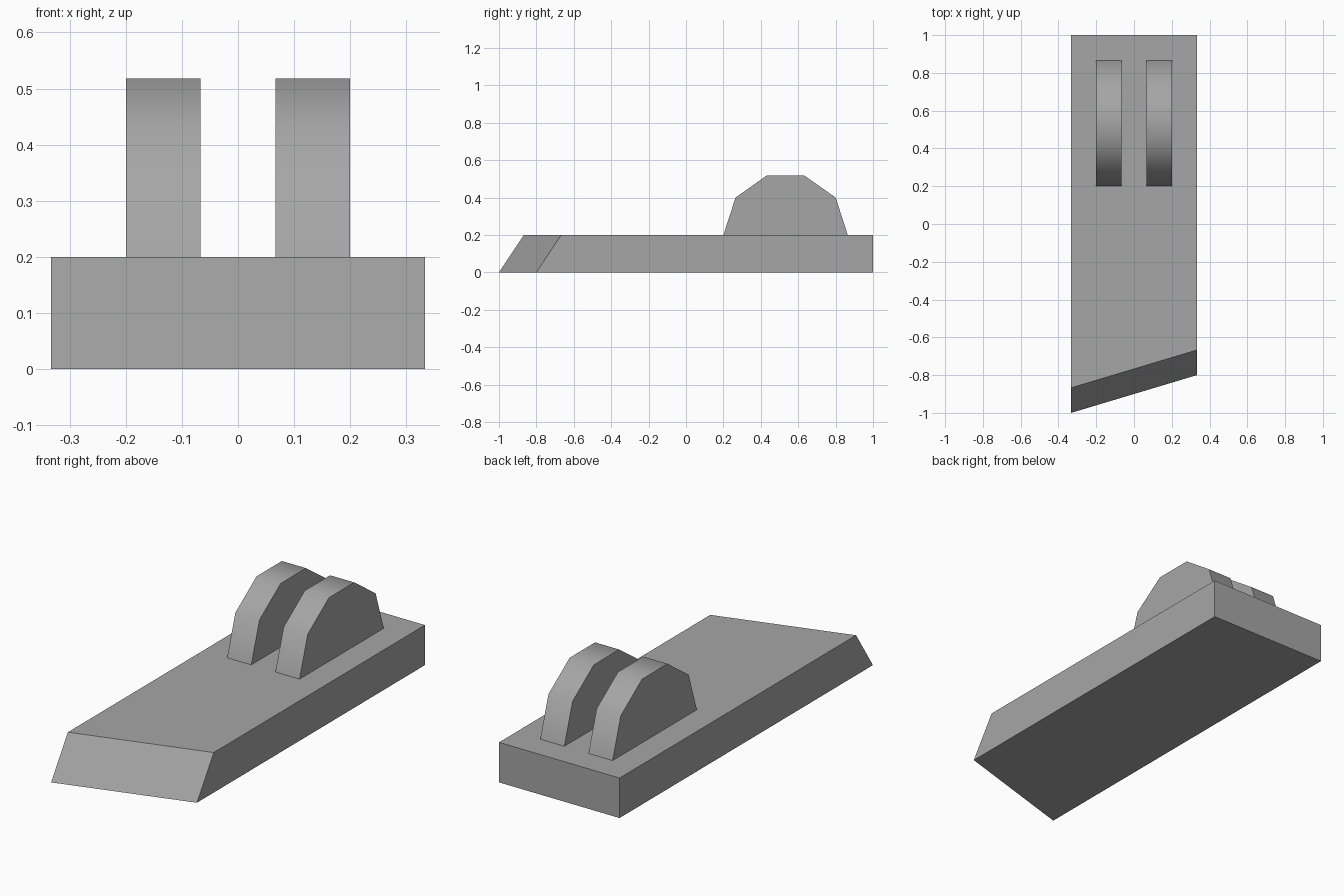
import bpy, bmesh, math

if "Cube" in bpy.data.objects:
    bpy.data.objects.remove(bpy.data.objects["Cube"])

grey = bpy.data.materials.new("plain_grey")
grey.diffuse_color = (0.38, 0.38, 0.38, 1)
grey.use_nodes = True
grey.node_tree.nodes["Principled BSDF"].inputs["Base Color"].default_value = grey.diffuse_color


def loft(name, profile_a, profile_b, xa, xb):
    """Solid between two matching (y, z) profiles at x = xa and x = xb."""
    bm = bmesh.new()
    a = [bm.verts.new((xa, y, z)) for y, z in profile_a]
    b = [bm.verts.new((xb, y, z)) for y, z in profile_b]
    bm.faces.new(a)
    bm.faces.new(b[::-1])
    n = len(a)
    for i in range(n):
        j = (i + 1) % n
        bm.faces.new((a[i], b[i], b[j], a[j]))
    bmesh.ops.recalc_face_normals(bm, faces=bm.faces)
    mesh = bpy.data.meshes.new(name)
    bm.to_mesh(mesh)
    bm.free()
    mesh.materials.append(grey)
    obj = bpy.data.objects.new(name, mesh)
    bpy.context.collection.objects.link(obj)
    return obj


def base_profile(front):
    return [(front, 0), (1, 0), (1, 0.2), (front + 0.133, 0.2)]


# Base plate with a skewed, sloping front edge
loft("base_plate", base_profile(-1.0), base_profile(-0.8), -0.333, 0.333)

# Two rounded lugs standing near the back, with smooth rims
lug = [(0.2, 0.2), (0.265, 0.4), (0.432, 0.518),
       (0.632, 0.518), (0.8, 0.4), (0.865, 0.2)]
for name, x in (("left_lug", -0.2), ("right_lug", 0.0667)):
    obj = loft(name, lug, lug, x, x + 0.1333)
    bpy.ops.object.select_all(action='DESELECT')
    obj.select_set(True)
    bpy.context.view_layer.objects.active = obj
    bpy.ops.object.shade_smooth_by_angle(angle=math.radians(50))
